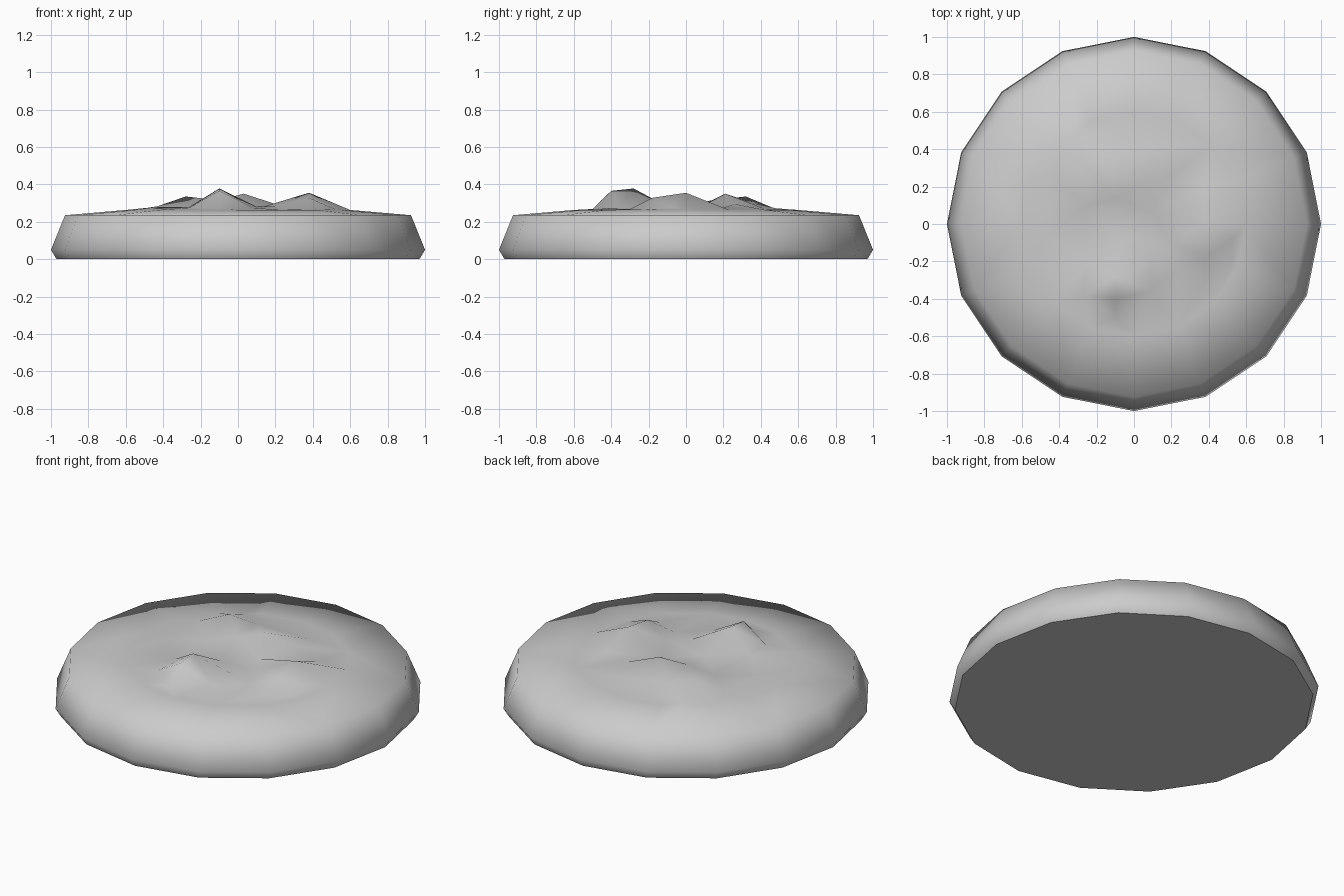
import bpy
import bmesh
from math import cos, sin, tau
from mathutils import Vector
from mathutils.geometry import delaunay_2d_cdt

if "Cube" in bpy.data.objects:
    bpy.data.objects.remove(bpy.data.objects["Cube"], do_unlink=True)

SIDES = 16

stone = bpy.data.materials.new("plain_grey")
stone.use_nodes = True
grey = (0.6, 0.6, 0.6, 1)
stone.diffuse_color = grey
shader = stone.node_tree.nodes["Principled BSDF"]
shader.inputs["Base Color"].default_value = grey
shader.inputs["Roughness"].default_value = 0.8


def ring(radius, z):
    return [Vector((radius * cos(tau * i / SIDES), radius * sin(tau * i / SIDES), z))
            for i in range(SIDES)]


# Ridges: each is a line over the crest, from one foot to the other
ridges = [
    [(-0.1, -0.5, 0.268), (-0.1, -0.4, 0.365), (-0.1, -0.28, 0.378), (-0.06, -0.08, 0.27)],
    [(0.38, -0.3, 0.268), (0.38, -0.18, 0.328), (0.38, 0, 0.355), (0.38, 0.2, 0.275)],
    [(-0.1, 0.14, 0.315), (0.03, 0.21, 0.35), (0.2, 0.26, 0.295)],
    [(-0.43, 0.25, 0.283), (-0.28, 0.32, 0.335), (-0.13, 0.36, 0.3)],
]
# Low ground between the ridges
floor = [
    (-0.26, -0.38, 0.275), (0.08, -0.36, 0.275), (-0.26, -0.22, 0.28),
    (0.1, -0.2, 0.28), (0.2, -0.1, 0.285), (0.53, -0.08, 0.275),
    (0.24, -0.24, 0.268), (0.52, -0.22, 0.266), (0.1, 0.06, 0.27),
    (-0.25, 0.1, 0.275), (-0.45, -0.05, 0.278), (-0.1, 0.48, 0.272),
    (0.18, 0.42, 0.27), (-0.3, 0.48, 0.268),
]

# Rim, gentle shoulder and landscape points, joined into one top surface
points = ring(0.925, 0.235) + ring(0.6, 0.263)
crest_edges = []
for ridge in ridges:
    start = len(points)
    points += [Vector(p) for p in ridge]
    crest_edges += [(i, i + 1) for i in range(start, len(points) - 1)]
points += [Vector(p) for p in floor]
_, _, triangles, origin, _, _ = delaunay_2d_cdt(
    [p.xy for p in points], crest_edges, [], 0, 0.0001)

bm = bmesh.new()
top = [bm.verts.new(p) for p in points]
for tri in triangles:
    bm.faces.new([top[origin[i][0]] for i in tri])

# Sloping side wall and narrow undercut
upper = top[:SIDES]
for radius, z in [(1.0, 0.05), (0.97, 0)]:
    lower = [bm.verts.new(p) for p in ring(radius, z)]
    for i in range(SIDES):
        j = (i + 1) % SIDES
        bm.faces.new([upper[i], lower[i], lower[j], upper[j]])
    upper = lower

# Flat underside with a crisp border
base = bm.faces.new(upper)
bmesh.ops.recalc_face_normals(bm, faces=bm.faces[:])
for face in bm.faces:
    face.smooth = face is not base
for edge in base.edges:
    edge.smooth = False

mesh = bpy.data.meshes.new("ridged_disc")
bm.to_mesh(mesh)
bm.free()
mesh.materials.append(stone)
disc = bpy.data.objects.new("ridged_disc", mesh)
bpy.context.collection.objects.link(disc)
